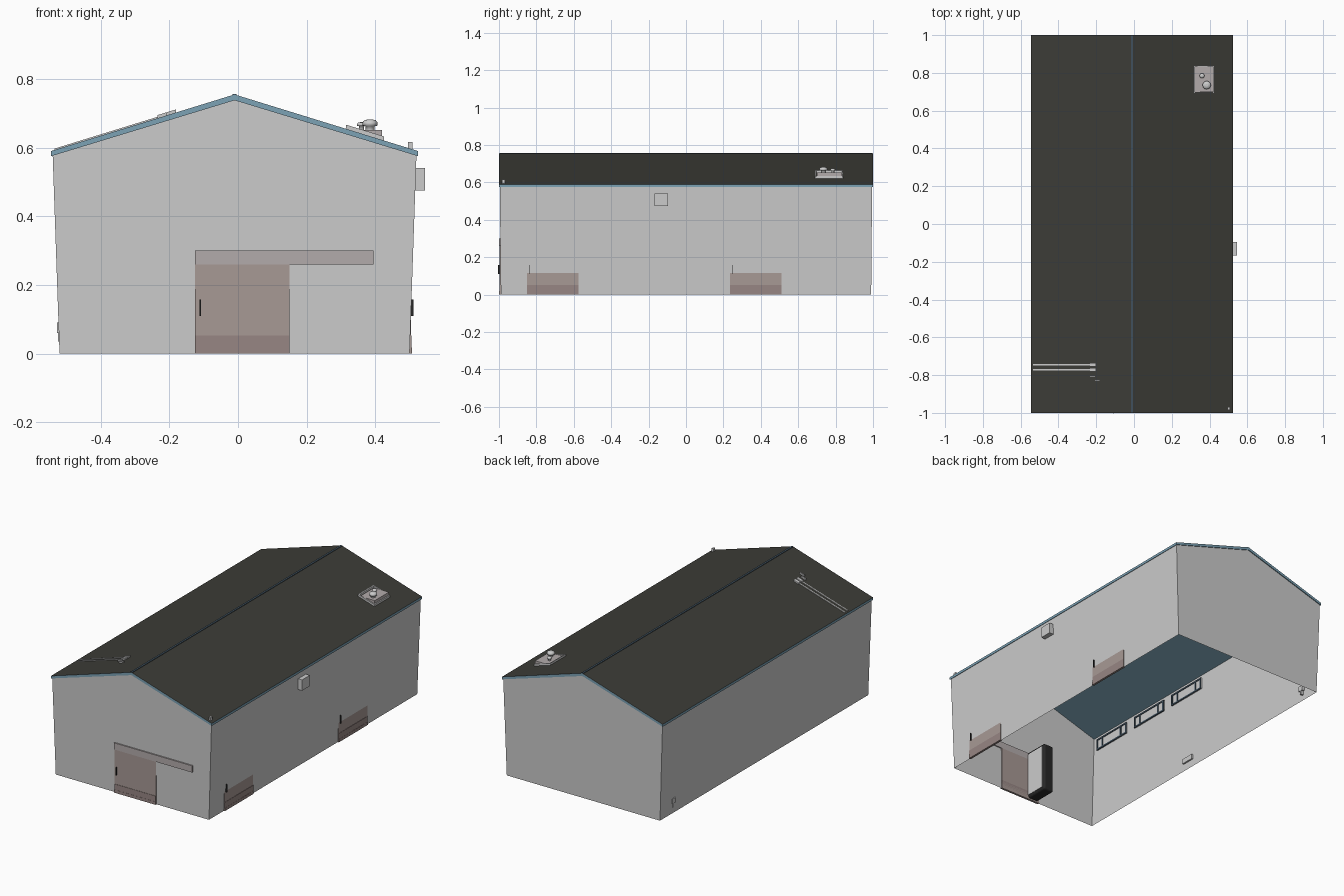
import bpy, bmesh, math
from mathutils import Vector

if "Cube" in bpy.data.objects:
    bpy.data.objects.remove(bpy.data.objects["Cube"])

CX = -0.01                       # building centre line
SLOPE = math.atan2(0.165, 0.535)  # roof pitch


def mat(name, rgb):
    m = bpy.data.materials.new(name)
    m.diffuse_color = (*rgb, 1)
    m.use_nodes = True
    m.node_tree.nodes["Principled BSDF"].inputs["Base Color"].default_value = m.diffuse_color
    return m


BLUE = mat("blue_trim", (0.2, 0.36, 0.46))
NAVY = mat("dark_blue", (0.05, 0.08, 0.11))
DARK = mat("dark_roofing", (0.045, 0.045, 0.038))
BROWN = mat("brown_door", (0.39, 0.32, 0.30))
BAND = mat("brown_band", (0.31, 0.24, 0.23))
RAIL = mat("rail_grey", (0.45, 0.41, 0.41))
BLACK = mat("black", (0.02, 0.02, 0.02))


def mesh(name, verts, faces, mats=()):
    me = bpy.data.meshes.new(name)
    me.from_pydata(verts, [], faces)
    for m in mats:
        me.materials.append(m)
    ob = bpy.data.objects.new(name, me)
    bpy.context.collection.objects.link(ob)
    return ob


def box(name, lo, hi, m=None, bevel=0):
    """Box between two corners."""
    bm = bmesh.new()
    bmesh.ops.create_cube(bm, size=1)
    lo, hi = Vector(lo), Vector(hi)
    for v in bm.verts:
        v.co = Vector([(lo[i] + hi[i]) / 2 + v.co[i] * (hi[i] - lo[i]) for i in range(3)])
    ob = mesh(name, [], [], [m] if m else [])
    bm.to_mesh(ob.data)
    bm.free()
    if bevel:
        b = ob.modifiers.new("round", 'BEVEL')
        b.width, b.segments = bevel, 3
    return ob


def roof_z(x):
    return 0.755 - abs(x - CX) * math.tan(SLOPE)


def lathe(name, x, y, profile, n=16):
    """Turned part from (radius, z) points."""
    verts = [(x + r * math.cos(2 * math.pi * i / n), y + r * math.sin(2 * math.pi * i / n), z)
             for r, z in profile for i in range(n)]
    faces = [(k * n + i, k * n + (i + 1) % n, (k + 1) * n + (i + 1) % n, (k + 1) * n + i)
             for k in range(len(profile) - 1) for i in range(n)]
    faces.append([(len(profile) - 1) * n + i for i in range(n)])
    ob = mesh(name, verts, faces)
    for p in ob.data.polygons[:-1]:
        p.use_smooth = True
    return ob


# Walls: open-bottomed sheet, leaning outwards, with a gable at each end
prof = [(-0.51, 0), (0.51, 0), (0.53, 0.578), (0, 0.745), (-0.53, 0.578)]
verts = [(CX + x, s * (0.99 + (0.005 if z else 0)), z) for s in (-1, 1) for x, z in prof]
mesh("walls", verts, [(0, 1, 2, 3, 4), (9, 8, 7, 6, 5), (1, 6, 7, 2), (5, 0, 4, 9)])

# Roof: folded slab, dark on top, blue edges and underside
prof = [(-0.535, 0.59), (0, 0.755), (0.535, 0.59), (0.535, 0.575), (0, 0.738), (-0.535, 0.575)]
verts = [(CX + x, y, z) for y in (-1, 1) for x, z in prof]
faces = [(i, i + 6, (i + 1) % 6 + 6, (i + 1) % 6) for i in range(6)]
faces += [(0, 1, 4, 5), (1, 2, 3, 4), (11, 10, 7, 6), (10, 9, 8, 7)]
roof = mesh("roof", verts, faces, [BLUE, DARK])
for i in (0, 1):
    roof.data.polygons[i].material_index = 1
box("ridge_strip", (CX - 0.006, -0.998, 0.75), (CX + 0.006, 0.998, 0.7565), NAVY)


# Sliding doors: panel, lower band, top rail and handle, built facing -y then placed
def sliding_door(name, loc, rot):
    parts = [
        box(name + "_panel", (0, 0, 0), (0.275, 0.01, 0.26), BROWN),
        box(name + "_band", (0, -0.002, 0.018), (0.275, 0.01, 0.052), BAND),
        box(name + "_sill", (0, -0.003, 0), (0.275, 0.01, 0.018), BAND),
        box(name + "_rail", (0, -0.004, 0.26), (0.52, 0.01, 0.30), RAIL),
        box(name + "_handle", (0.013, -0.008, 0.11), (0.017, 0.0, 0.157), BLACK)]
    for p in parts:
        p.location, p.rotation_euler = loc, (0, 0, rot)


sliding_door("front_door", (-0.125, -0.996, 0), 0)
sliding_door("side_door_front", (0.504, -0.85, 0), math.pi / 2)
sliding_door("side_door_rear", (0.504, 0.235, 0), math.pi / 2)

# Cabinet standing behind the front door
box("inner_cabinet", (-0.11, -0.985, 0.002), (-0.04, -0.84, 0.30), BLACK, 0.012)
box("cabinet_side", (-0.041, -0.98, 0.02), (-0.038, -0.855, 0.285))

# Windows along the inside of the left wall
for i in range(3):
    y0, y1, z0, z1 = -0.96 + i * 0.33, -0.70 + i * 0.33, 0.485, 0.555
    xa, xb, t = -0.535, -0.527, 0.009
    n = f"window_{i + 1}_"
    box(n + "pane", (xa, y0, z0), (xb - 0.004, y1, z1))
    for k, z in enumerate((z0, z1 - t)):
        box(n + f"rail_{k}", (xa, y0, z), (xb, y1, z + t), NAVY)
    for k, y in enumerate((y0, y0 + 0.045, y1 - 0.045 - t, y1 - t)):
        box(n + f"bar_{k}", (xa, y, z0), (xb, y + t, z1), NAVY)

# Wall boxes: vent on the right, small outlets low on the left
box("right_vent_box", (0.512, -0.168, 0.475), (0.545, -0.095, 0.54))
box("inner_outlet", (-0.52, -0.18, 0.045), (-0.51, -0.10, 0.075))
box("left_outlet_body", (-0.527, 0.85, 0.06), (-0.505, 0.88, 0.09))
box("left_outlet_pipe", (-0.524, 0.862, 0.035), (-0.505, 0.872, 0.062))

# Roof ventilator: curb, frame and two mushroom caps
box("ventilator_curb", (0.322, 0.70, 0.605), (0.42, 0.835, 0.652), RAIL)
for i, (lo, hi) in enumerate([((0.315, 0.69), (0.425, 0.697)), ((0.315, 0.833), (0.425, 0.84)),
                              ((0.315, 0.69), (0.322, 0.84)), ((0.418, 0.69), (0.425, 0.84))]):
    f = box(f"ventilator_frame_{i}", (*lo, 0), (*hi, 0.022))
    for v in f.data.vertices:
        v.co.z += roof_z(v.co.x) - 0.01
for name, x, y, r, h in (("large_cap", 0.385, 0.735, 0.022, 0.682), ("small_cap", 0.36, 0.785, 0.013, 0.674)):
    lathe(name, x, y, [(r * 0.6, 0.65), (r * 0.6, h - r * 0.9), (r, h - r * 0.8), (r, h - r * 0.4),
                       (r * 0.75, h - r * 0.1), (r * 0.3, h)])


# Rods and clips lying on the left roof slope
def on_roof(name, x0, x1, y, w, h):
    r = box(name, (x0, y - w / 2, -0.002), (x1, y + w / 2, h))
    for v in r.data.vertices:
        v.co.z += roof_z(v.co.x)


for i, y in enumerate((-0.745, -0.772)):
    on_roof(f"roof_rod_{i}", -0.535, -0.20, y, 0.007, 0.004)
    on_roof(f"rod_end_{i}", -0.235, -0.20, y, 0.018, 0.009)
on_roof("roof_clip_0", -0.235, -0.205, -0.805, 0.008, 0.009)
on_roof("roof_clip_1", -0.21, -0.18, -0.826, 0.008, 0.009)

# Small post at the front right eave
box("eave_post", (0.496, -0.985, 0.59), (0.508, -0.968, 0.616))
